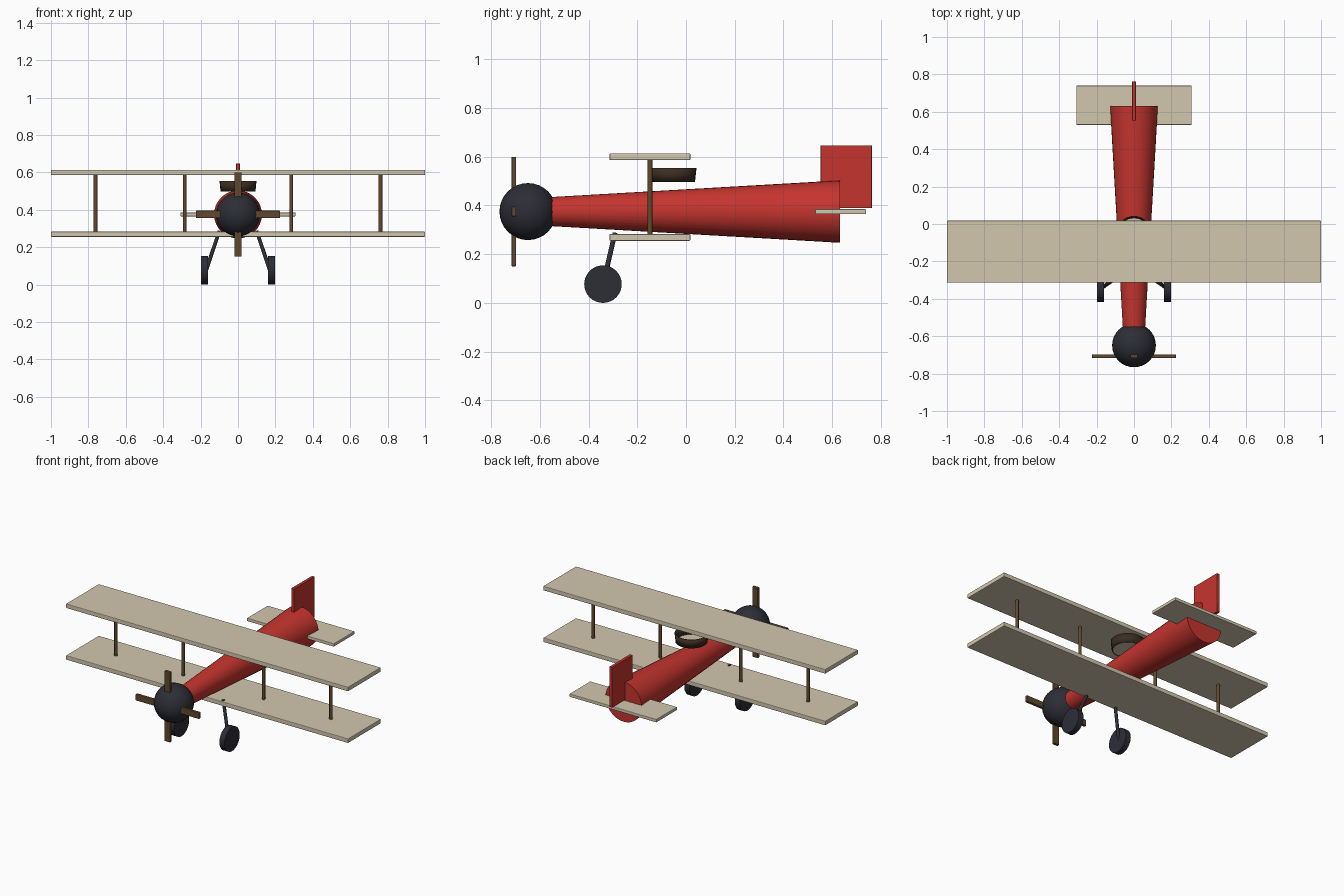
import bpy
import bmesh
import math
from mathutils import Vector

cube = bpy.data.objects.get("Cube")
if cube:
    bpy.data.objects.remove(cube, do_unlink=True)


def material(name, color):
    mat = bpy.data.materials.new(name)
    mat.use_nodes = True
    rgba = (*color, 1.0)
    mat.diffuse_color = rgba
    mat.node_tree.nodes["Principled BSDF"].inputs["Base Color"].default_value = rgba
    return mat


red = material("red paint", (0.56, 0.035, 0.028))
canvas = material("cream canvas", (0.65, 0.57, 0.43))
wood = material("brown wood", (0.12, 0.066, 0.026))
leather = material("dark brown leather", (0.045, 0.027, 0.016))
iron = material("dark iron", (0.026, 0.027, 0.037))


def finish(name, mat, smooth=True):
    obj = bpy.context.object
    obj.name = name
    obj.data.name = name
    obj.data.materials.append(mat)
    if smooth:
        bpy.ops.object.shade_smooth_by_angle(angle=math.radians(35))
    return obj


def box(name, center, size, mat, bevel=0.0):
    bpy.ops.mesh.primitive_cube_add(size=1, location=center)
    obj = bpy.context.object
    obj.scale = size
    bpy.ops.object.transform_apply(location=False, rotation=False, scale=True)
    if bevel:
        mod = obj.modifiers.new("soft edges", "BEVEL")
        mod.width = bevel
        mod.segments = 2
    return finish(name, mat, False)


def tapered_rod(name, start, end, r1, r2, mat, sides=24):
    start, end = Vector(start), Vector(end)
    axis = end - start
    bpy.ops.mesh.primitive_cone_add(vertices=sides, radius1=r1, radius2=r2,
                                    depth=axis.length, location=(start + end) / 2)
    obj = bpy.context.object
    obj.rotation_euler = axis.to_track_quat("Z", "Y").to_euler()
    return finish(name, mat)


AXIS_Z = 0.375   # height of the fuselage centre line
WING_Y = -0.148  # middle of the wing chord

# Fuselage and engine
tapered_rod("fuselage", (0, -0.6, AXIS_Z), (0, 0.632, AXIS_Z), 0.057, 0.128, red, 32)
bpy.ops.mesh.primitive_uv_sphere_add(segments=32, ring_count=16, radius=0.117,
                                     location=(0, -0.649, AXIS_Z))
finish("engine_nose", iron)

# Propeller blades
box("propeller_vertical", (0, -0.707, AXIS_Z), (0.04, 0.018, 0.45), wood, 0.003)
box("propeller_horizontal", (0, -0.707, AXIS_Z), (0.45, 0.018, 0.04), wood, 0.003)

# Wings
for name, z in (("lower_wing", 0.269), ("upper_wing", 0.6)):
    box(name, (0, WING_Y, z), (2, 0.332, 0.028), canvas, 0.004)

# Tail
box("tailplane", (0, 0.635, AXIS_Z), (0.616, 0.21, 0.02), canvas, 0.003)
box("tail_fin", (0, 0.658, 0.518), (0.02, 0.21, 0.258), red, 0.002)

# Cockpit rim: an open tapered tube with a thin wall
bm = bmesh.new()
bmesh.ops.create_cone(bm, cap_ends=False, segments=32, radius1=0.093,
                      radius2=0.099, depth=0.056)
mesh = bpy.data.meshes.new("cockpit_rim")
bm.to_mesh(mesh)
bm.free()
rim = bpy.data.objects.new("cockpit_rim", mesh)
rim.location = (0, -0.056, 0.525)
bpy.context.collection.objects.link(rim)
bpy.context.view_layer.objects.active = rim
rim.select_set(True)
finish("cockpit_rim", leather)
wall = rim.modifiers.new("wall", "SOLIDIFY")
wall.thickness = 0.006

# Cockpit floor
tapered_rod("cockpit_floor", (0, -0.056, 0.498), (0, -0.056, 0.503), 0.09, 0.09, canvas, 32)

# Wing struts and landing gear on both sides
for side, s in (("left", 1), ("right", -1)):
    for place, x in (("inner", 0.285), ("outer", 0.762)):
        tapered_rod(f"{side}_{place}_strut", (s * x, WING_Y, 0.27),
                    (s * x, WING_Y, 0.6), 0.01, 0.01, wood, 12)
    tapered_rod(f"{side}_gear_leg", (s * 0.1, -0.292, 0.286),
                (s * 0.17, -0.34, 0.077), 0.01, 0.01, iron, 12)
    tapered_rod(f"{side}_wheel", (s * 0.161, -0.341, 0.077),
                (s * 0.197, -0.341, 0.077), 0.077, 0.077, iron, 32)
